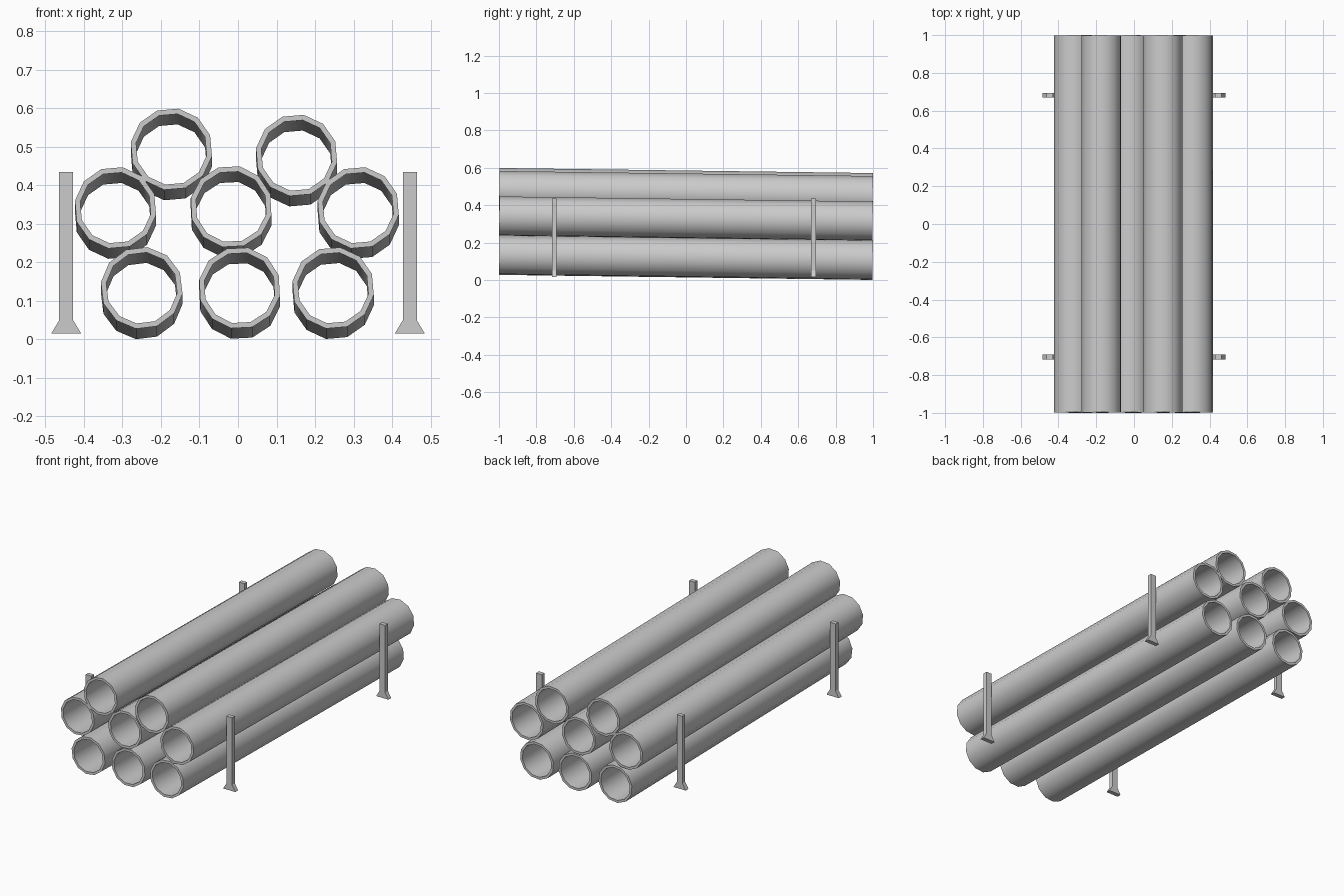
import bpy, bmesh, math
from mathutils import Matrix

cube = bpy.data.objects.get("Cube")
if cube:
    bpy.data.objects.remove(cube)

grey = bpy.data.materials.new("plain grey")
grey.use_nodes = True
COLOUR = (0.6, 0.6, 0.6, 1)
grey.diffuse_color = COLOUR
grey.node_tree.nodes["Principled BSDF"].inputs["Base Color"].default_value = COLOUR

SIDES, OUTER, INNER, HALF = 12, 0.107, 0.093, 0.998
PITCH = math.atan(0.0135)


def finish(name, bm):
    bmesh.ops.recalc_face_normals(bm, faces=bm.faces)
    mesh = bpy.data.meshes.new(name)
    bm.to_mesh(mesh)
    bm.free()
    mesh.materials.append(grey)
    obj = bpy.data.objects.new(name, mesh)
    bpy.context.collection.objects.link(obj)
    return obj


def pipe(name, x, z, roll):
    """Hollow tube along y, with its front end slightly raised."""
    bm = bmesh.new()
    rings = []
    for radius, y in ((OUTER, -HALF), (OUTER, HALF), (INNER, HALF), (INNER, -HALF)):
        ring = []
        for i in range(SIDES):
            a = math.tau * (i + 0.5) / SIDES + math.radians(roll)
            ring.append(bm.verts.new((radius * math.cos(a), y, radius * math.sin(a))))
        rings.append(ring)
    for k in range(4):
        a, b = rings[k], rings[(k + 1) % 4]
        for i in range(SIDES):
            j = (i + 1) % SIDES
            bm.faces.new((a[i], a[j], b[j], b[i]))
    obj = finish(name, bm)
    obj.matrix_world = Matrix.Translation((x, 0, z)) @ Matrix.Rotation(-PITCH, 4, "X")
    bpy.ops.object.select_all(action="DESELECT")
    bpy.context.view_layer.objects.active = obj
    obj.select_set(True)
    bpy.ops.object.shade_smooth_by_angle(angle=math.radians(40))


def post(name, x, y):
    """Thin upright with a flared foot."""
    half = [(0.039, 0.015), (0.018, 0.05), (0.018, 0.435)]
    profile = half + [(-px, pz) for px, pz in reversed(half)]
    bm = bmesh.new()
    face = bm.faces.new([bm.verts.new((x + px, y - 0.0125, pz)) for px, pz in profile])
    moved = bmesh.ops.extrude_face_region(bm, geom=[face])["geom"]
    verts = [v for v in moved if isinstance(v, bmesh.types.BMVert)]
    bmesh.ops.translate(bm, vec=(0, 0.025, 0), verts=verts)
    finish(name, bm)


# Stacked pipes: name, x, centre height, roll in degrees
for spec in (
    ("bottom_right_pipe", -0.25, 0.12, 7),
    ("bottom_middle_pipe", 0.004, 0.12, 3),
    ("bottom_left_pipe", 0.247, 0.12, 5),
    ("middle_right_pipe", -0.318, 0.328, 5),
    ("middle_centre_pipe", -0.018, 0.331, 3),
    ("middle_left_pipe", 0.312, 0.328, 5),
    ("top_right_pipe", -0.173, 0.48, 5),
    ("top_left_pipe", 0.152, 0.464, 5),
):
    pipe(*spec)

# Four side posts
for side, x in (("right", -0.446), ("left", 0.446)):
    for end, y in (("front", -0.704), ("back", 0.682)):
        post(f"{end}_{side}_post", x, y)
